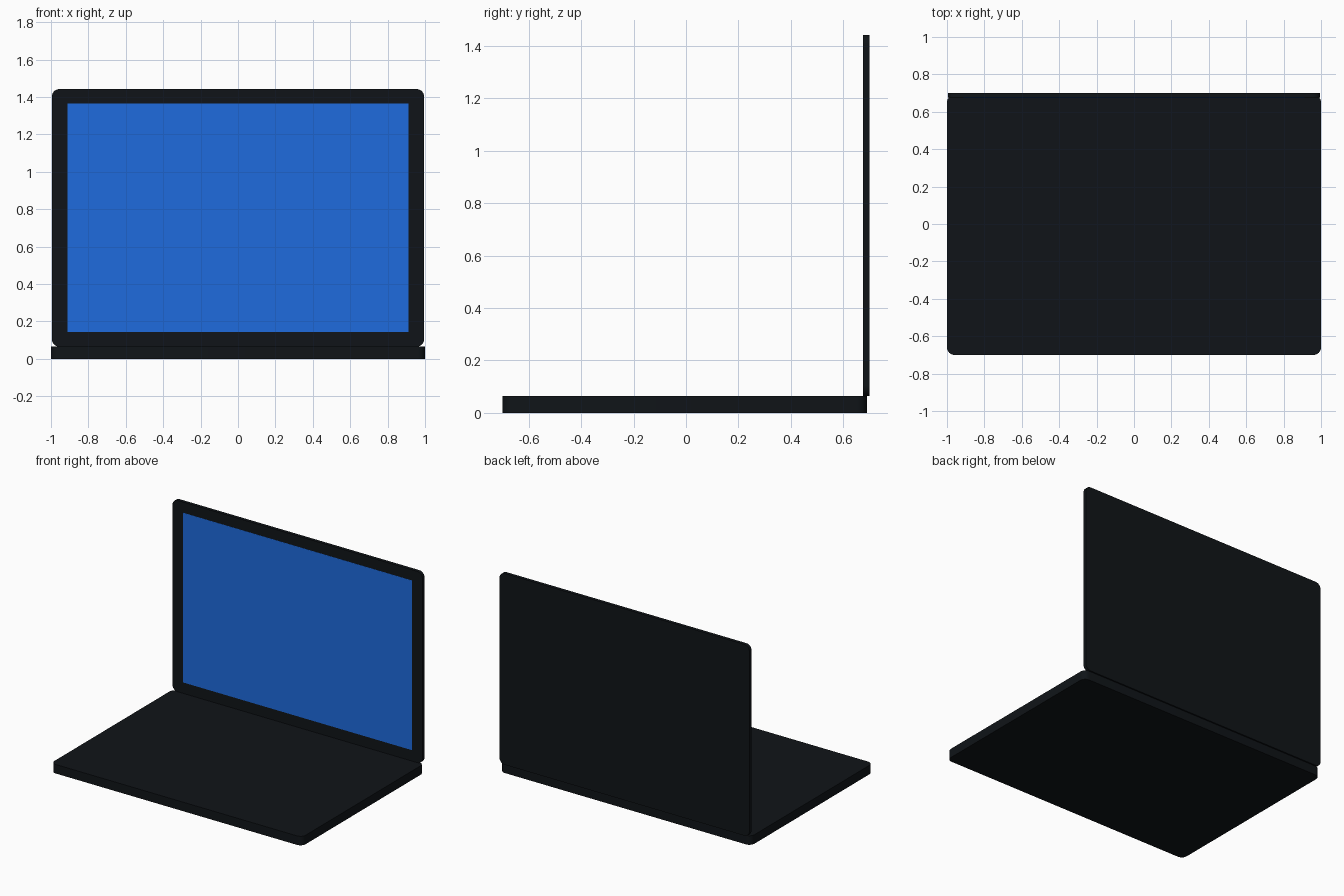
import bpy, bmesh
from math import radians
from mathutils import Matrix

if "Cube" in bpy.data.objects:
    bpy.data.objects.remove(bpy.data.objects["Cube"])


def material(name, color):
    mat = bpy.data.materials.new(name)
    mat.diffuse_color = color
    mat.use_nodes = True
    mat.node_tree.nodes["Principled BSDF"].inputs["Base Color"].default_value = mat.diffuse_color
    return mat


def slab(name, size, center, mat, radius=0.0, upright=False):
    """Flat panel with rounded outline corners; size = (width, depth, thickness)."""
    w, d, t = size
    bm = bmesh.new()
    bmesh.ops.create_cube(bm, size=1, matrix=Matrix.Diagonal((w, d, t, 1)))
    if radius:
        corners = [e for e in bm.edges
                   if abs(e.verts[0].co.z - e.verts[1].co.z) > t / 2]
        bmesh.ops.bevel(bm, geom=corners, offset=radius, segments=6,
                        profile=0.5, affect='EDGES')
    if upright:
        bm.transform(Matrix.Rotation(radians(90), 4, 'X'))
    bm.transform(Matrix.Translation(center))
    mesh = bpy.data.meshes.new(name)
    bm.to_mesh(mesh)
    bm.free()
    mesh.materials.append(mat)
    obj = bpy.data.objects.new(name, mesh)
    bpy.context.collection.objects.link(obj)
    bpy.context.view_layer.objects.active = obj
    obj.select_set(True)
    bpy.ops.object.shade_smooth_by_angle(angle=radians(30))
    obj.select_set(False)
    return obj


black = material("black_shell", (0.005, 0.007, 0.009, 1))
blue = material("blue_display", (0.013, 0.147, 0.73, 1))

# Keyboard base
slab("base", (2.0, 1.39, 0.065), (0, -0.005, 0.0325), black, 0.04)

# Upright lid standing on the rear edge of the base
slab("lid", (1.99, 1.377, 0.024), (0, 0.688, 0.7535), black, 0.04, upright=True)

# Display panel, almost flush with the front of the lid
slab("screen", (1.824, 1.222, 0.004), (0, 0.677, 0.755), blue, upright=True)
